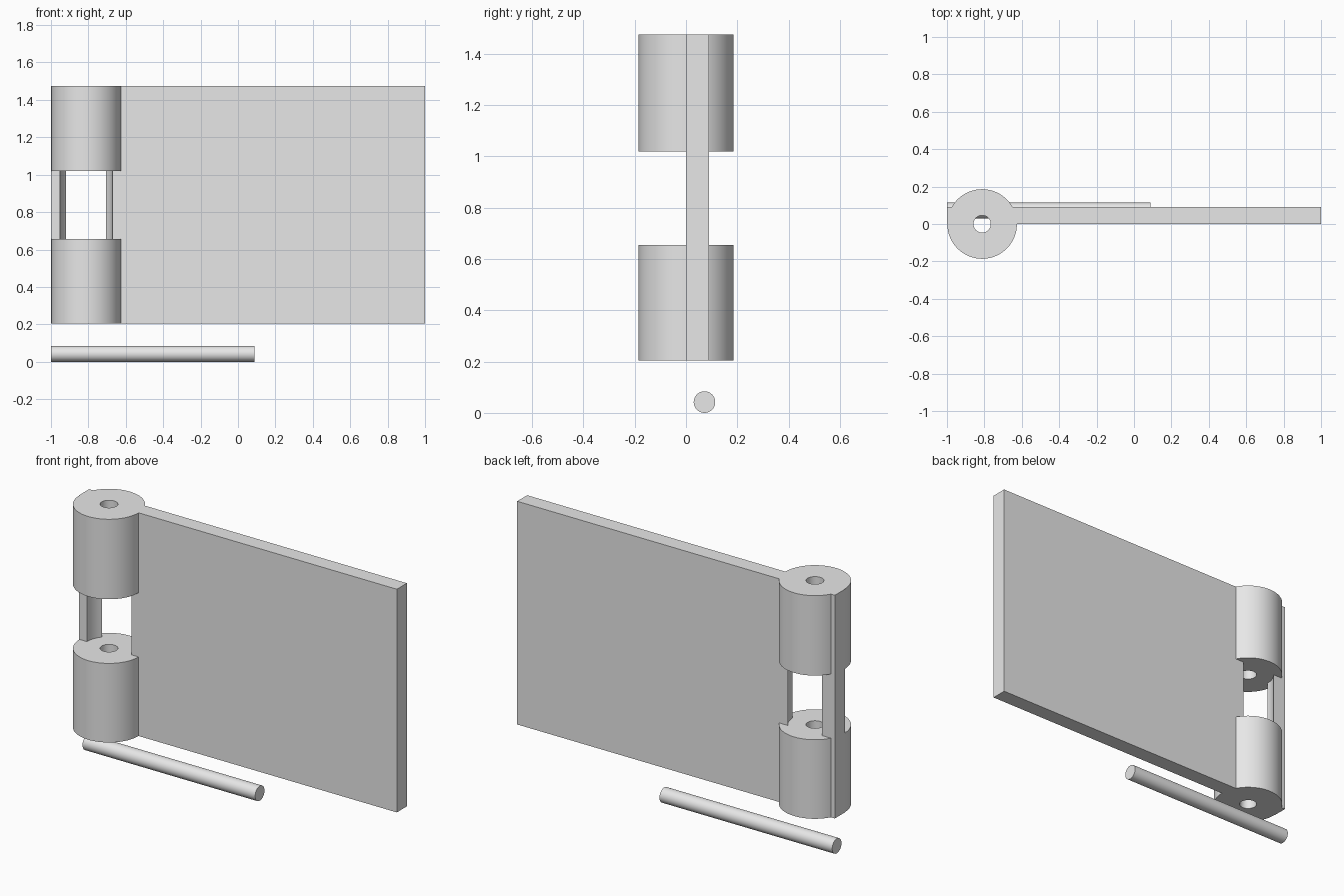
import bpy
from math import pi, radians

cube = bpy.data.objects.get("Cube")
if cube:
    bpy.data.objects.remove(cube, do_unlink=True)

# Single plain colour
grey = bpy.data.materials.new("light grey")
grey.use_nodes = True
colour = (0.8, 0.8, 0.8, 1)
grey.diffuse_color = colour
grey.node_tree.nodes["Principled BSDF"].inputs["Base Color"].default_value = colour

BOTTOM, TOP = 0.205, 1.475
GAP_LOW, GAP_HIGH = 0.655, 1.02
AXIS_X = -0.812


def finish(obj, name):
    obj.name = name
    obj.data.materials.append(grey)
    return obj


def barrel(name, radius, low, high):
    """Upright cylinder on the hinge axis."""
    bpy.ops.mesh.primitive_cylinder_add(
        vertices=96, radius=radius, depth=high - low,
        location=(AXIS_X, 0, (low + high) / 2))
    return finish(bpy.context.object, name)


def combine(target, tool, operation):
    """Apply a boolean and discard its tool."""
    mod = target.modifiers.new(operation.lower(), "BOOLEAN")
    mod.operation, mod.object, mod.solver = operation, tool, "EXACT"
    bpy.context.view_layer.objects.active = target
    bpy.ops.object.modifier_apply(modifier=mod.name)
    bpy.data.objects.remove(tool, do_unlink=True)


def smooth(obj):
    bpy.ops.object.select_all(action="DESELECT")
    obj.select_set(True)
    bpy.context.view_layer.objects.active = obj
    bpy.ops.object.shade_smooth_by_angle(angle=radians(30))


# Leaf plate
bpy.ops.mesh.primitive_cube_add(size=1, location=(0, 0.045, (BOTTOM + TOP) / 2))
leaf = finish(bpy.context.object, "hinge_leaf")
leaf.scale = (2, 0.09, TOP - BOTTOM)
bpy.ops.object.transform_apply(location=False, rotation=False, scale=True)

# Rounded clearance between the knuckles, then the knuckles and the pin bore
combine(leaf, barrel("clearance", 0.14, GAP_LOW, GAP_HIGH), "DIFFERENCE")
for label, low, high in (("lower", BOTTOM, GAP_LOW), ("upper", GAP_HIGH, TOP)):
    combine(leaf, barrel(label + "_knuckle", 0.186, low, high), "UNION")
combine(leaf, barrel("bore", 0.046, BOTTOM - 0.1, TOP + 0.1), "DIFFERENCE")
smooth(leaf)

# Loose hinge pin lying below
PIN_RADIUS = 0.042
bpy.ops.mesh.primitive_cylinder_add(
    vertices=48, radius=PIN_RADIUS, depth=1.087,
    location=(-0.4565, 0.072, PIN_RADIUS), rotation=(0, pi / 2, 0))
smooth(finish(bpy.context.object, "hinge_pin"))
